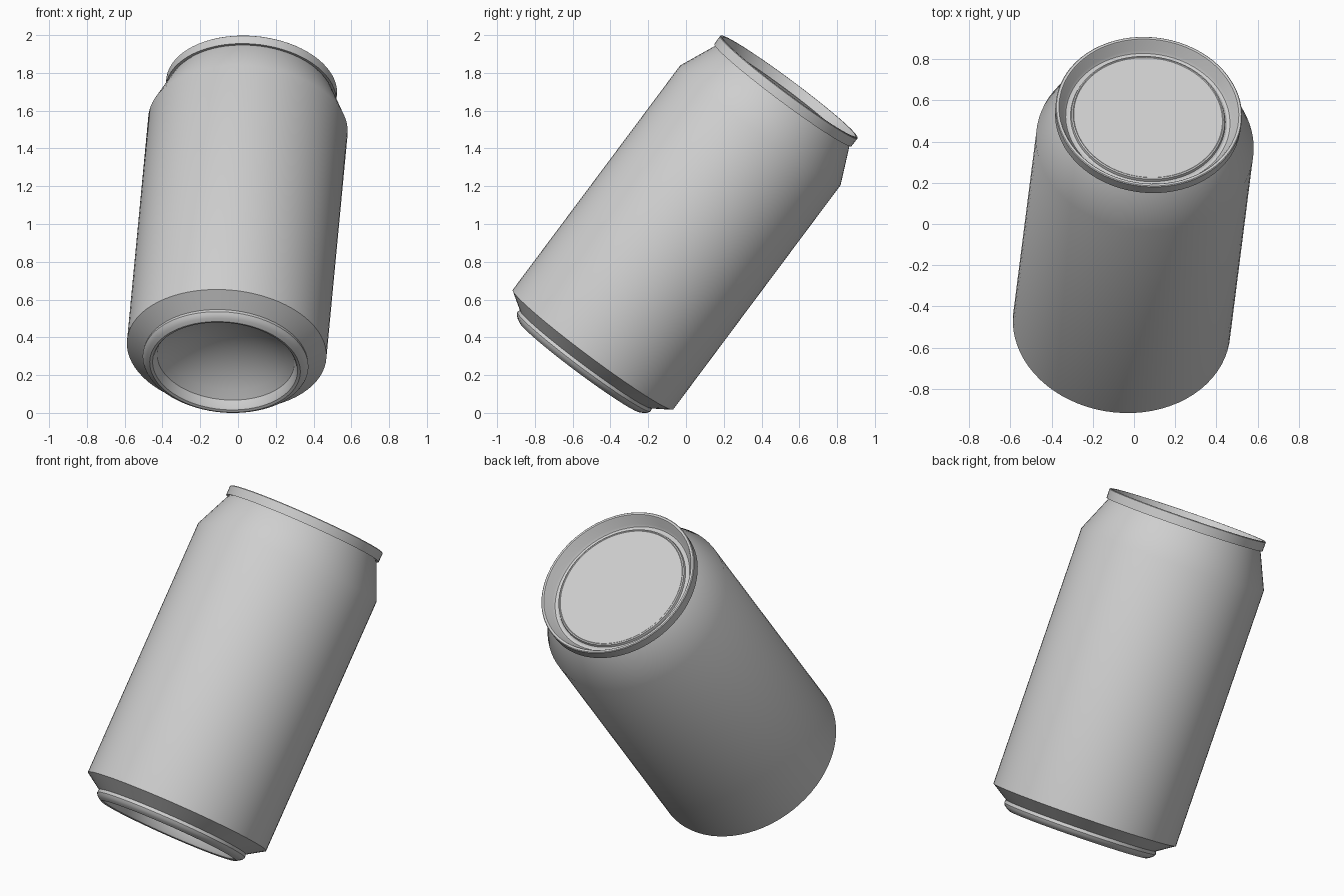
import bpy
import bmesh
import math
from mathutils import Vector, Matrix

cube = bpy.data.objects.get("Cube")
if cube:
    bpy.data.objects.remove(cube, do_unlink=True)

SEGMENTS = 72
AXIS = Vector((0.076, 0.597, 0.80)).normalized()
BASE = Vector((-0.06, -0.4925, 0.335))
# The can leans along AXIS; BASE is the centre of the lower shoulder ring
TILT = Matrix.Translation(BASE) @ Vector((0, 0, 1)).rotation_difference(AXIS).to_matrix().to_4x4()

metal = bpy.data.materials.new("plain_grey_metal")
metal.use_nodes = True
grey = (0.62, 0.62, 0.62, 1)
metal.diffuse_color = grey
metal.node_tree.nodes["Principled BSDF"].inputs["Base Color"].default_value = grey


def lathe(name, profile):
    """Revolve (radius, height) points, listed from the bottom outward and up."""
    bm = bmesh.new()
    rings = []
    for r, h in profile:
        if r == 0:
            rings.append([bm.verts.new((0, 0, h))] * SEGMENTS)
        else:
            turns = [math.tau * j / SEGMENTS for j in range(SEGMENTS)]
            rings.append([bm.verts.new((r * math.cos(a), r * math.sin(a), h)) for a in turns])
    for low, high in zip(rings, rings[1:]):
        for j in range(SEGMENTS):
            k = (j + 1) % SEGMENTS
            corners = (low[j], low[k], high[k], high[j])
            bm.faces.new(list(dict.fromkeys(corners)))
    mesh = bpy.data.meshes.new(name)
    bm.to_mesh(mesh)
    bm.free()
    mesh.materials.append(metal)
    obj = bpy.data.objects.new(name, mesh)
    bpy.context.collection.objects.link(obj)
    obj.matrix_world = TILT
    bpy.ops.object.select_all(action='DESELECT')
    obj.select_set(True)
    bpy.context.view_layer.objects.active = obj
    bpy.ops.object.shade_smooth_by_angle(angle=math.radians(30))
    return obj


# Concave dome under the can, as a circular arc
DOME_R, DOME_EDGE, DOME_DEPTH = 0.365, -0.06, 0.13
sphere = (DOME_R ** 2 + DOME_DEPTH ** 2) / (2 * DOME_DEPTH)
dome = []
for i in range(9):
    r = DOME_R * i / 8
    drop = sphere - math.sqrt(sphere ** 2 - r ** 2)
    dome.append((r, DOME_EDGE + DOME_DEPTH - drop))

# Rounded foot ring
foot = [(0.378, -0.1), (0.385, -0.11), (0.4, -0.115), (0.417, -0.106),
        (0.432, -0.094), (0.44, -0.08), (0.436, -0.062)]
lathe("can_base", dome + foot)

# Lower chamfer, straight wall and tapered neck
lathe("can_body", [(0.436, -0.062), (0.53, 0), (0.53, 1.485), (0.446, 1.675), (0.436, 1.69)])

# Rolled rim, countersink groove and raised lid panel
TOP = 1.742
lathe("can_lid", [(0.436, TOP - 0.052), (0.453, TOP - 0.055), (0.454, TOP - 0.004),
                  (0.45, TOP), (0.438, TOP), (0.433, TOP - 0.006), (0.41, TOP - 0.055),
                  (0.4, TOP - 0.066), (0.386, TOP - 0.068), (0.377, TOP - 0.064),
                  (0.373, TOP - 0.05), (0.366, TOP - 0.047), (0.362, TOP - 0.05),
                  (0, TOP - 0.05)])
